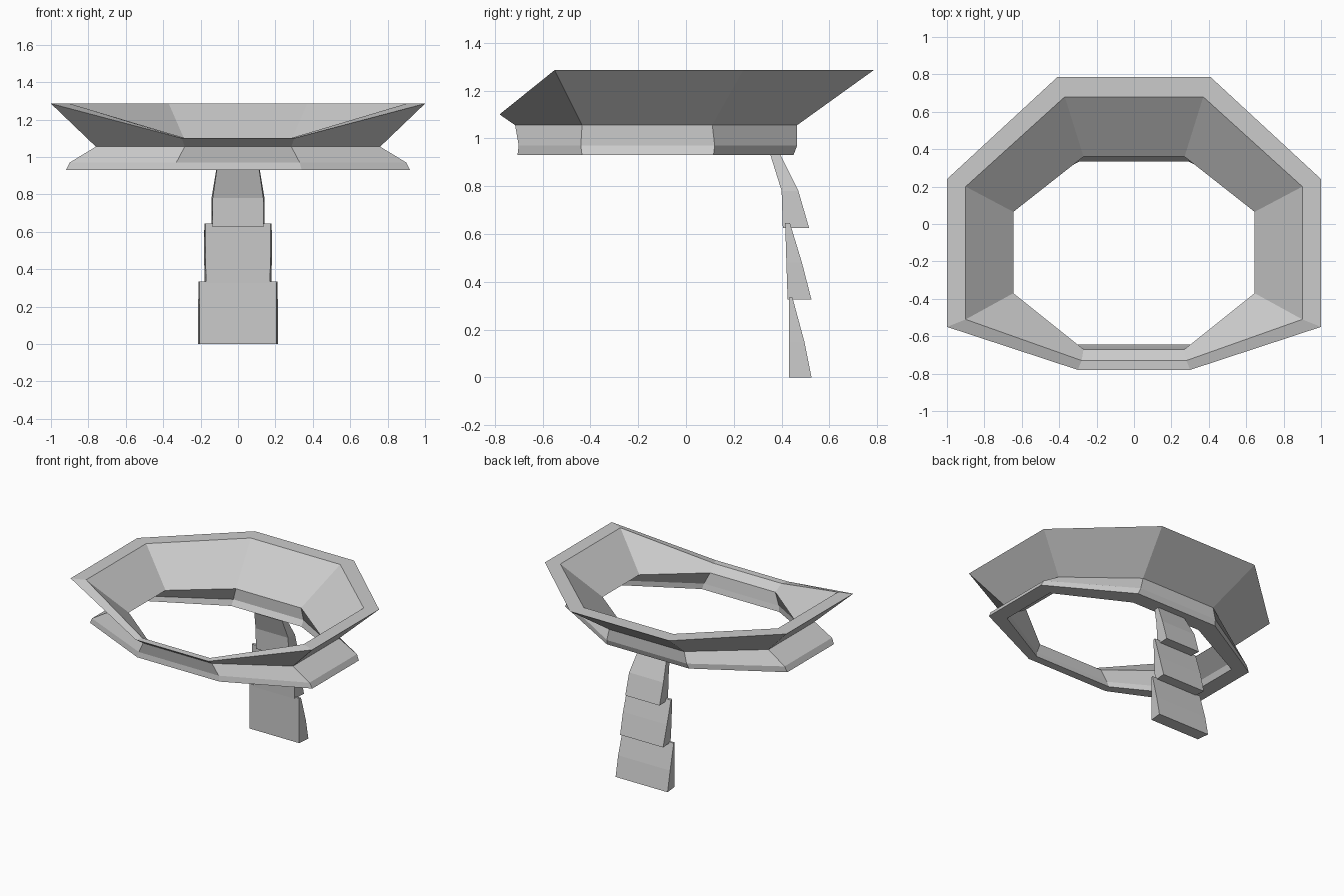
import bpy, bmesh

if "Cube" in bpy.data.objects:
    bpy.data.objects.remove(bpy.data.objects["Cube"])


def finish(bm, name):
    bmesh.ops.recalc_face_normals(bm, faces=bm.faces[:])
    mesh = bpy.data.meshes.new(name)
    bm.to_mesh(mesh)
    bm.free()
    obj = bpy.data.objects.new(name, mesh)
    bpy.context.collection.objects.link(obj)
    return obj


def octagon(bm, front, side_x, side_ys, back, z, front_z):
    """Mirrored eight-sided loop whose front edge can sit lower."""
    half = [(*front, front_z), (side_x, side_ys[0], z),
            (side_x, side_ys[1], z), (*back, z)]
    pts = half + [(-x, y, h) for x, y, h in reversed(half)]
    return [bm.verts.new(p) for p in pts]


# Flared collar: closed cross-section, from outer rim down, under and up inside
sections = [
    ((0.30, -0.78), 1.00, (-0.55, 0.24), (0.41, 0.785), 1.285, 1.10),
    ((0.285, -0.715), 0.76, (-0.435, 0.11), (0.31, 0.465), 1.055, 1.055),
    ((0.33, -0.70), 0.90, (-0.44, 0.12), (0.33, 0.465), 0.97, 0.97),
    ((0.34, -0.705), 0.92, (-0.435, 0.115), (0.34, 0.45), 0.93, 0.93),
    ((0.32, -0.645), 0.805, (-0.38, 0.07), (0.29, 0.335), 0.93, 0.93),
    ((0.31, -0.655), 0.785, (-0.38, 0.075), (0.29, 0.36), 0.97, 0.97),
    ((0.27, -0.67), 0.645, (-0.37, 0.065), (0.27, 0.36), 1.055, 1.055),
    ((0.28, -0.73), 0.90, (-0.51, 0.20), (0.37, 0.68), 1.285, 1.10),
]
bm = bmesh.new()
loops = [octagon(bm, *s) for s in sections]
for i, a in enumerate(loops):
    b = loops[(i + 1) % len(loops)]
    for j in range(8):
        k = (j + 1) % 8
        bm.faces.new((a[j], a[k], b[k], b[j]))
finish(bm, "flared_collar")


# Hanging back plates: rows of (z, front y, back y, front half width, back half width)
def plate(name, rows):
    bm = bmesh.new()
    rings = []
    for z, yf, yb, wf, wb in rows:
        rings.append([bm.verts.new(p) for p in
                      ((-wf, yf, z), (wf, yf, z), (wb, yb, z), (-wb, yb, z))])
    for a, b in zip(rings, rings[1:]):
        for j in range(4):
            k = (j + 1) % 4
            bm.faces.new((a[j], a[k], b[k], b[j]))
    bm.faces.new(rings[0])
    bm.faces.new(rings[-1])
    finish(bm, name)


plate("upper_back_plate", [(0.94, 0.35, 0.39, 0.112, 0.115),
                           (0.78, 0.40, 0.47, 0.135, 0.142),
                           (0.625, 0.405, 0.515, 0.135, 0.142)])
plate("middle_back_plate", [(0.645, 0.415, 0.435, 0.175, 0.18),
                            (0.48, 0.42, 0.485, 0.175, 0.182),
                            (0.325, 0.425, 0.525, 0.17, 0.178)])
plate("lower_back_plate", [(0.335, 0.43, 0.445, 0.205, 0.21),
                           (0.15, 0.43, 0.495, 0.205, 0.215),
                           (0.0, 0.43, 0.525, 0.205, 0.215)])
